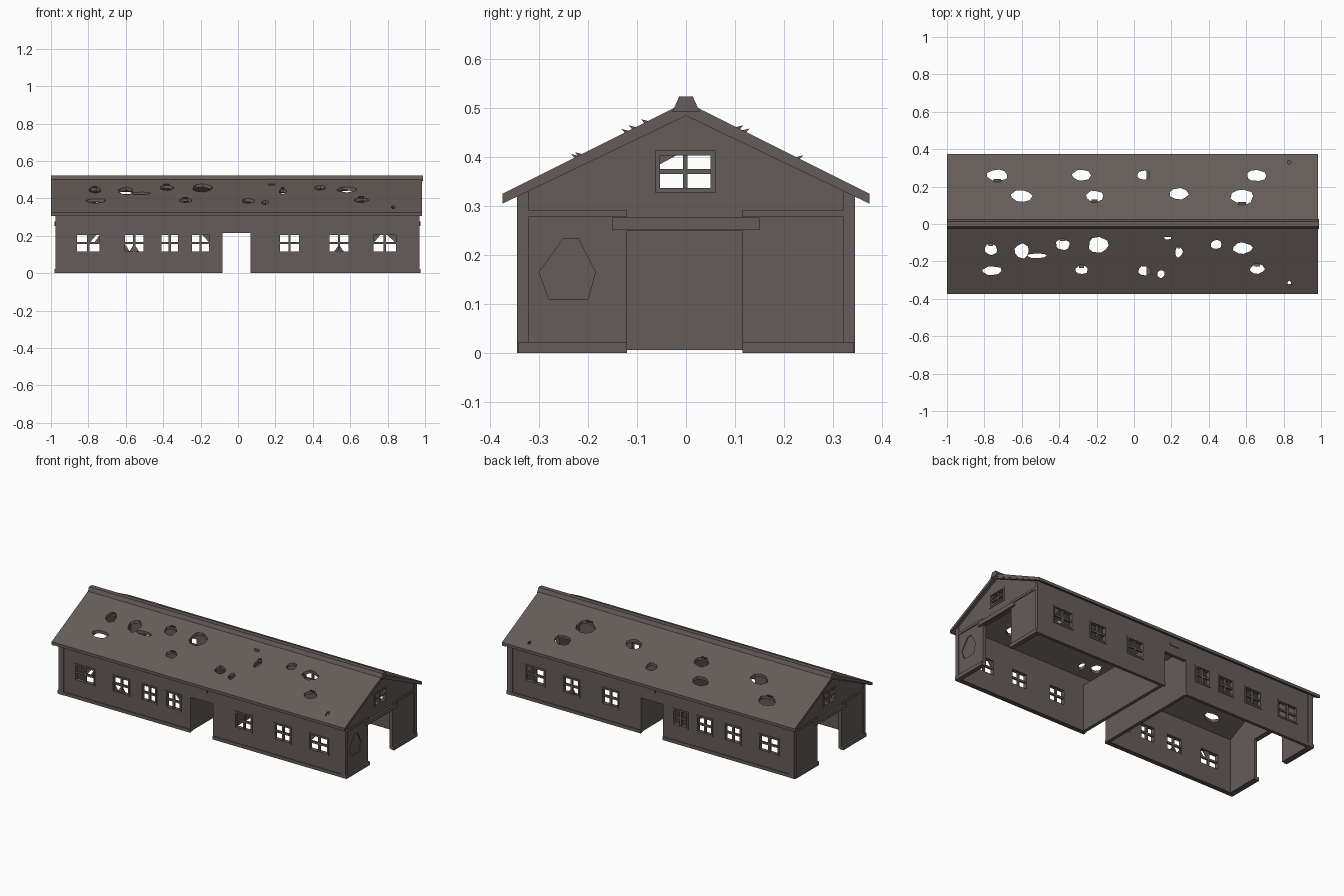
import bpy, bmesh, math, random

random.seed(4)
cube = bpy.data.objects.get("Cube")
if cube:
    bpy.data.objects.remove(cube, do_unlink=True)

wood = bpy.data.materials.new("weathered brown")
wood.use_nodes = True
COLOUR = (0.13, 0.107, 0.1, 1)
wood.diffuse_color = COLOUR
shader = next(n for n in wood.node_tree.nodes if n.type == 'BSDF_PRINCIPLED')
shader.inputs["Base Color"].default_value = COLOUR
shader.inputs["Roughness"].default_value = 0.9

WALL, EAVE, THICK = 0.34, 0.375, 0.02
LEFT, RIGHT = -0.97, 0.965


def roof_z(y):
    return 0.512 - 0.5 * abs(y)


def prism(bm, pts, axis, lo, hi):
    """Extrude a 2D outline along an axis; outline uses the other two axes."""
    def place(p, d):
        return {'x': (d, p[0], p[1]), 'y': (p[0], d, p[1]), 'z': (p[0], p[1], d)}[axis]
    a = [bm.verts.new(place(p, lo)) for p in pts]
    b = [bm.verts.new(place(p, hi)) for p in pts]
    faces = [bm.faces.new(a), bm.faces.new(b[::-1])]
    n = len(pts)
    faces += [bm.faces.new((a[i], b[i], b[(i + 1) % n], a[(i + 1) % n])) for i in range(n)]
    bmesh.ops.recalc_face_normals(bm, faces=faces)


def rect(u0, u1, v0, v1):
    return [(u0, v0), (u1, v0), (u1, v1), (u0, v1)]


def make(name, bm):
    mesh = bpy.data.meshes.new(name)
    bm.to_mesh(mesh)
    bm.free()
    mesh.materials.append(wood)
    obj = bpy.data.objects.new(name, mesh)
    bpy.context.collection.objects.link(obj)
    return obj


def cut(obj, bm):
    cutter = make("cutter", bm)
    cutter.hide_render = True
    mod = obj.modifiers.new("cut", 'BOOLEAN')
    mod.object, mod.operation, mod.solver = cutter, 'DIFFERENCE', 'EXACT'
    mod.use_self = True
    bpy.context.view_layer.objects.active = obj
    bpy.ops.object.modifier_apply(modifier=mod.name)
    bpy.data.objects.remove(cutter, do_unlink=True)


def lattice(bm, u0, u1, v0, v1, axis, lo, hi, bar=0.012):
    """Window surround with a cross of glazing bars."""
    e = 0.01
    for r in (rect(u0 - e, u0, v0 - e, v1 + e), rect(u1, u1 + e, v0 - e, v1 + e),
              rect(u0, u1, v0 - e, v0), rect(u0, u1, v1, v1 + e)):
        prism(bm, r, axis, lo, hi)
    um, vm = (u0 + u1) / 2, (v0 + v1) / 2
    q = (hi - lo) / 4
    prism(bm, rect(um - bar / 2, um + bar / 2, v0, v1), axis, lo + q, hi - q)
    prism(bm, rect(u0, u1, vm - bar / 2, vm + bar / 2), axis, lo + q * 1.1, hi - q * 1.1)


# Long walls with windows and the cross passage opening
WINDOWS = [(-0.8, 0.12), (-0.555, 0.1), (-0.365, 0.09), (-0.2, 0.09),
           (0.275, 0.1), (0.54, 0.1), (0.785, 0.12)]
W0, W1 = 0.117, 0.205
PASS0, PASS1 = -0.083, 0.067
for s, side in ((-1, "front"), (1, "back")):
    lo, hi = sorted((s * WALL, s * (WALL - THICK)))
    bm = bmesh.new()
    prism(bm, rect(LEFT, RIGHT, 0.004, 0.333), 'y', lo, hi)
    wall = make(side + "_wall", bm)
    bm = bmesh.new()
    for x, w in WINDOWS:
        prism(bm, rect(x - w / 2, x + w / 2, W0, W1), 'y', lo - 0.1, hi + 0.1)
    prism(bm, rect(PASS0, PASS1, -0.1, 0.216), 'y', lo - 0.1, hi + 0.1)
    cut(wall, bm)
    bm = bmesh.new()
    f0, f1 = sorted((s * (WALL + 0.004), s * (WALL - THICK)))
    for x, w in WINDOWS:
        lattice(bm, x - w / 2, x + w / 2, W0, W1, 'y', f0, f1)
    make(side + "_window_frames", bm)
    # Lintel stub above the passage and sole beams
    bm = bmesh.new()
    b0, b1 = sorted((s * (WALL + 0.004), s * (WALL - 0.01)))
    prism(bm, rect(-0.03, 0.03, 0.27, 0.29), 'y', b0, b1)
    for x0, x1 in ((LEFT, PASS0), (PASS1, RIGHT)):
        prism(bm, rect(x0, x1, 0, 0.02), 'y', b0, b1)
    make(side + "_wall_beams", bm)

# Broken glass: window index, side, triangle in window fractions
SHARDS = [(0, -1, (0.55, 0.5), (0.55, 1), (0.85, 1)), (0, -1, (0.75, 0.5), (1, 0.5), (1, 1)),
          (1, -1, (0, 0), (0.25, 0), (0, 0.45)), (1, -1, (0.25, 0), (0.75, 0), (0.5, 0.45)),
          (3, -1, (0.6, 1), (1, 1), (1, 0.55)), (6, -1, (0, 0.5), (0, 1), (0.3, 1)),
          (5, 1, (0.25, 0), (0.75, 0), (0.5, 0.4)), (6, 1, (0.6, 1), (1, 1), (1, 0.5))]
bm = bmesh.new()
for i, s, *tri in SHARDS:
    x, w = WINDOWS[i]
    pts = [(x + (u - 0.5) * w, W0 + v * (W1 - W0)) for u, v in tri]
    prism(bm, pts, 'y', s * 0.331 - 0.002, s * 0.331 + 0.002)
make("broken_panes", bm)

# Gable ends with doorway, window and a recessed patch
for s, x, side in ((1, RIGHT, "left"), (-1, LEFT, "right")):
    lo, hi = sorted((x, x - s * THICK))
    bm = bmesh.new()
    prism(bm, [(-WALL, 0.004), (WALL, 0.004), (WALL, 0.332), (0, 0.502), (-WALL, 0.332)], 'x', lo, hi)
    end = make(side + "_gable", bm)
    bm = bmesh.new()
    prism(bm, rect(-0.12, 0.115, -0.1, 0.25), 'x', lo - 0.1, hi + 0.1)
    prism(bm, rect(-0.053, 0.05, 0.337, 0.403), 'x', lo - 0.1, hi + 0.1)
    if s > 0:
        prism(bm, [(-0.28, 0.11), (-0.3, 0.165), (-0.25, 0.233), (-0.22, 0.233),
                   (-0.185, 0.165), (-0.2, 0.11)], 'x', hi - 0.005, hi + 0.1)
    cut(end, bm)
    bm = bmesh.new()
    f0, f1 = sorted((x + s * 0.004, x - s * THICK))
    lattice(bm, -0.053, 0.05, 0.337, 0.403, 'x', f0, f1, 0.01)
    prism(bm, [(-0.053, 0.385), (-0.053, 0.403), (-0.02, 0.403)], 'x', x - s * 0.01 - 0.002, x - s * 0.01 + 0.002)
    make(side + "_gable_window", bm)
    # Door lintel, rail, sole beams and corner posts
    bm = bmesh.new()
    d0, d1 = sorted((x + s * 0.012, x - s * 0.01))
    prism(bm, rect(-0.15, 0.15, 0.251, 0.276), 'x', d0, d1)
    for y0, y1 in ((-0.343, -0.12), (0.115, 0.343)):
        prism(bm, rect(y0, y1, 0, 0.022), 'x', d0, d1)
        prism(bm, rect(y0, y1, 0.277, 0.292), 'x', *sorted((x + s * 0.005, x - s * 0.01)))
    for t in (-1, 1):
        prism(bm, rect(*sorted((t * 0.322, t * 0.345)), 0, 0.33), 'x',
              *sorted((x + s * 0.005, x - s * 0.03)))
    make(side + "_gable_beams", bm)

# Partitions beside the cross passage
for x, name in ((PASS0 - THICK, "right_partition"), (PASS1, "left_partition")):
    bm = bmesh.new()
    prism(bm, rect(-WALL + 0.01, WALL - 0.01, 0.006, 0.29), 'x', x, x + THICK)
    make(name, bm)

# Roof: folded slab with ragged holes
bm = bmesh.new()
t = 0.018
prism(bm, [(-EAVE, roof_z(EAVE)), (0, roof_z(0)), (EAVE, roof_z(EAVE)),
           (EAVE, roof_z(EAVE) - t), (0, roof_z(0) - t), (-EAVE, roof_z(EAVE) - t)], 'x', -1, 0.985)
roof = make("roof", bm)
HOLES = [(-0.765, -0.135, 7, 6), (-0.6, -0.145, 8, 8), (-0.52, -0.17, 11, 2.5), (-0.38, -0.11, 8, 6),
         (-0.19, -0.112, 11, 8), (-0.76, -0.25, 11, 5), (-0.28, -0.245, 7, 4.5), (0.055, -0.25, 7, 5),
         (0.145, -0.268, 4, 4), (0.24, -0.15, 4, 6), (0.44, -0.11, 6, 5), (0.58, -0.13, 11, 6),
         (0.66, -0.24, 8, 5), (0.18, -0.075, 4, 1.5), (0.83, -0.32, 2, 3),
         (-0.73, 0.26, 11, 6.5), (-0.6, 0.15, 11, 6), (-0.28, 0.26, 10, 6), (-0.21, 0.148, 9, 6),
         (0.05, 0.26, 7, 5), (0.24, 0.16, 10, 6), (0.58, 0.145, 12, 8), (0.655, 0.258, 10, 6),
         (0.83, 0.33, 2, 2)]
bm = bmesh.new()
for x, y, w, h in HOLES:
    pts = []
    for i in range(9):
        a = math.tau * (i + random.uniform(-0.2, 0.2)) / 9
        r = random.uniform(0.9, 1.1) / 200
        pts.append((x + w * r * math.cos(a), y + h * r * math.sin(a)))
    prism(bm, pts, 'z', 0.2, 0.7)
cut(roof, bm)

# Ridge cap
bm = bmesh.new()
prism(bm, [(-0.028, 0.492), (-0.014, 0.523), (0.014, 0.523), (0.028, 0.492)], 'x', -1, 0.99)
make("ridge_cap", bm)

# Barge boards below the roof ends
bm = bmesh.new()
for x0, x1 in ((-0.995, -0.98), (0.968, 0.982)):
    for s in (-1, 1):
        prism(bm, [(0, roof_z(0) - 0.005), (s * EAVE, roof_z(EAVE) - 0.005),
                   (s * EAVE, roof_z(EAVE) - 0.02), (0, roof_z(0) - 0.028)], 'x', x0, x1)
make("barge_boards", bm)

# Lifted shingles beside some holes
bm = bmesh.new()
for x, y, w, h in HOLES[::3]:
    s = 1 if y > 0 else -1
    y0 = y - s * (h / 200 + 0.008)
    prism(bm, [(y0, roof_z(y0) - 0.004), (y0 + s * 0.02, roof_z(y0) + 0.001),
               (y0 + s * 0.012, roof_z(y0) - 0.008)], 'x', x - w / 500, x + w / 600)
make("lifted_shingles", bm)
